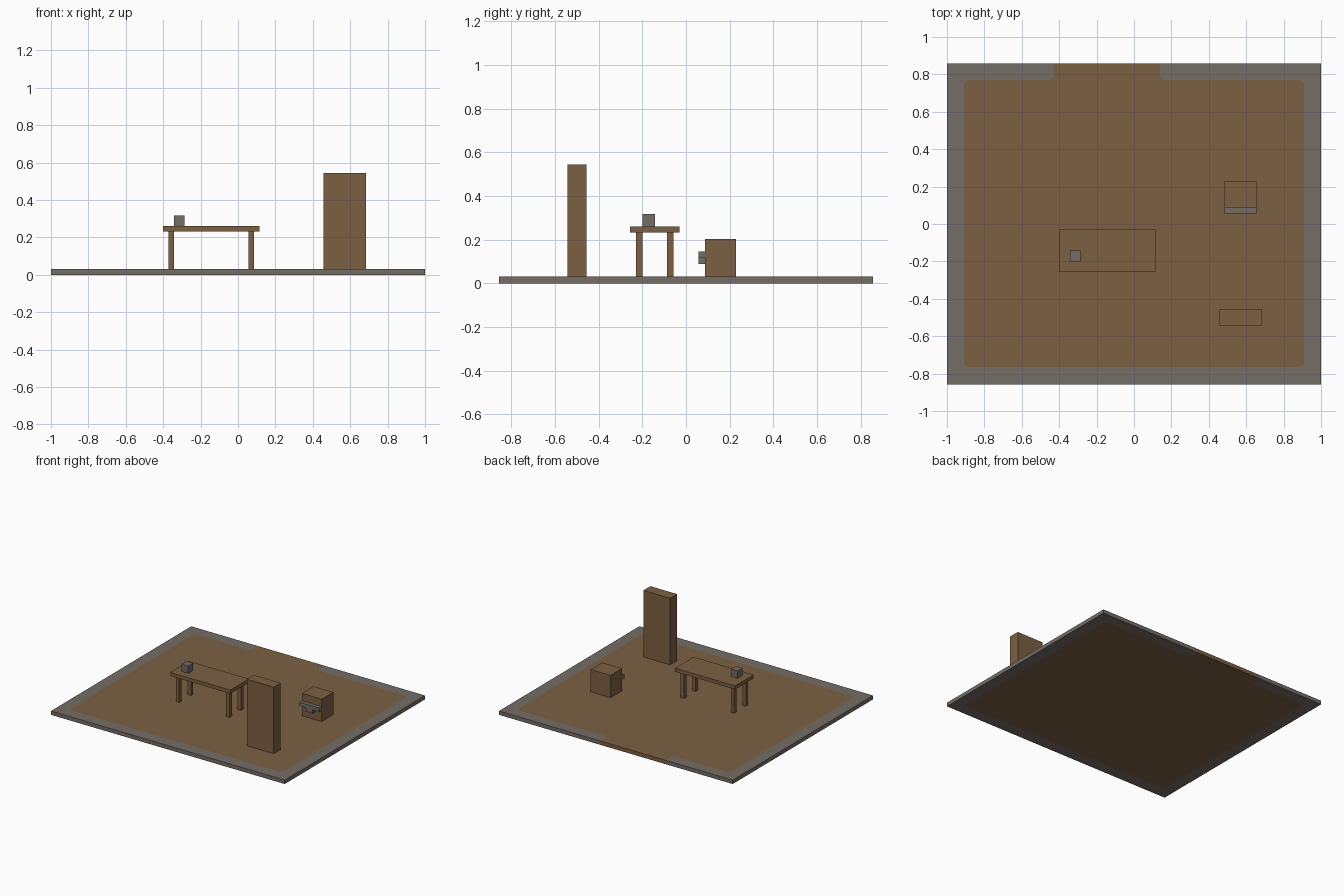
import bpy, bmesh

cube = bpy.data.objects.get("Cube")
if cube:
    bpy.data.objects.remove(cube, do_unlink=True)


def material(name, rgb):
    lin = [((c / 255 + 0.055) / 1.055) ** 2.4 for c in rgb] + [1]
    m = bpy.data.materials.new(name)
    m.use_nodes = True
    m.diffuse_color = lin
    for n in m.node_tree.nodes:
        if n.type == "BSDF_PRINCIPLED":
            n.inputs["Base Color"].default_value = lin
    return m


wood = material("brown wood", (124, 96, 66))
stone = material("grey stone", (117, 109, 103))


def add_mesh(name, bm, *mats):
    mesh = bpy.data.meshes.new(name)
    bm.to_mesh(mesh)
    bm.free()
    for m in mats:
        mesh.materials.append(m)
    ob = bpy.data.objects.new(name, mesh)
    bpy.context.collection.objects.link(ob)
    return ob


def box(name, mat, xs, ys, zs):
    bm = bmesh.new()
    bmesh.ops.create_cube(bm, size=1)
    for v in bm.verts:
        v.co = [(a + b) / 2 + c * (b - a) for c, (a, b) in zip(v.co, (xs, ys, zs))]
    return add_mesh(name, bm, mat)


# Floor slab: wooden field with a doorway strip, inside a stone border
W, D, H = 1.0, 0.857, 0.03
FX, FY, FB, C = 0.91, 0.77, -0.765, 0.02
DOOR_L, DOOR_R = -0.43, 0.138
field = [(DOOR_R, D), (DOOR_R, FY + C), (DOOR_R + C, FY), (FX - C, FY), (FX, FY - C),
         (FX, FB + C), (FX - C, FB), (C - FX, FB), (-FX, FB + C),
         (-FX, FY - C), (C - FX, FY), (DOOR_L - C, FY), (DOOR_L, FY + C), (DOOR_L, D)]
border = [(-W, D), (-W, -D), (W, -D), (W, D)]
bm = bmesh.new()
inner = [bm.verts.new((x, y, 0)) for x, y in field]
outer = [bm.verts.new((x, y, 0)) for x, y in border]
bm.faces.new(inner).material_index = 0
bm.faces.new(list(reversed(inner + outer))).material_index = 1
bmesh.ops.triangulate(bm, faces=bm.faces[:])
ext = bmesh.ops.extrude_face_region(bm, geom=bm.faces[:], use_keep_orig=True)
for v in ext["geom"]:
    if isinstance(v, bmesh.types.BMVert):
        v.co.z = H
bmesh.ops.recalc_face_normals(bm, faces=bm.faces[:])
for f in bm.faces:
    if abs(f.normal.z) < 0.5:
        c = f.calc_center_median()
        in_door = c.y > D - 0.01 and DOOR_L < c.x < DOOR_R
        f.material_index = 0 if in_door else 1
add_mesh("floor", bm, wood, stone)

# Table with four legs
TX, TY, TOP = (-0.4, 0.114), (-0.256, -0.029), 0.26
box("table_top", wood, TX, TY, (0.232, TOP))
INSET, LEG = 0.028, 0.029
for xn, x in (("right", TX[0] + INSET), ("left", TX[1] - INSET - LEG)):
    for yn, y in (("front", TY[0] + INSET), ("back", TY[1] - INSET - LEG)):
        box(f"table_leg_{yn}_{xn}", wood, (x, x + LEG), (y, y + LEG), (H, 0.232))

# Small block standing on the table
box("table_block", stone, (-0.343, -0.286), (-0.2, -0.142), (TOP, 0.317))

# Tall cabinet
box("cabinet", wood, (0.456, 0.685), (-0.542, -0.457), (H, 0.545))

# Chest with a stone band and clasp on its front
box("chest", wood, (0.485, 0.655), (0.087, 0.229), (H, 0.203))
box("chest_band", stone, (0.485, 0.655), (0.057, 0.087), (0.117, 0.146))
box("chest_clasp", stone, (0.542, 0.598), (0.057, 0.087), (0.089, 0.117))
